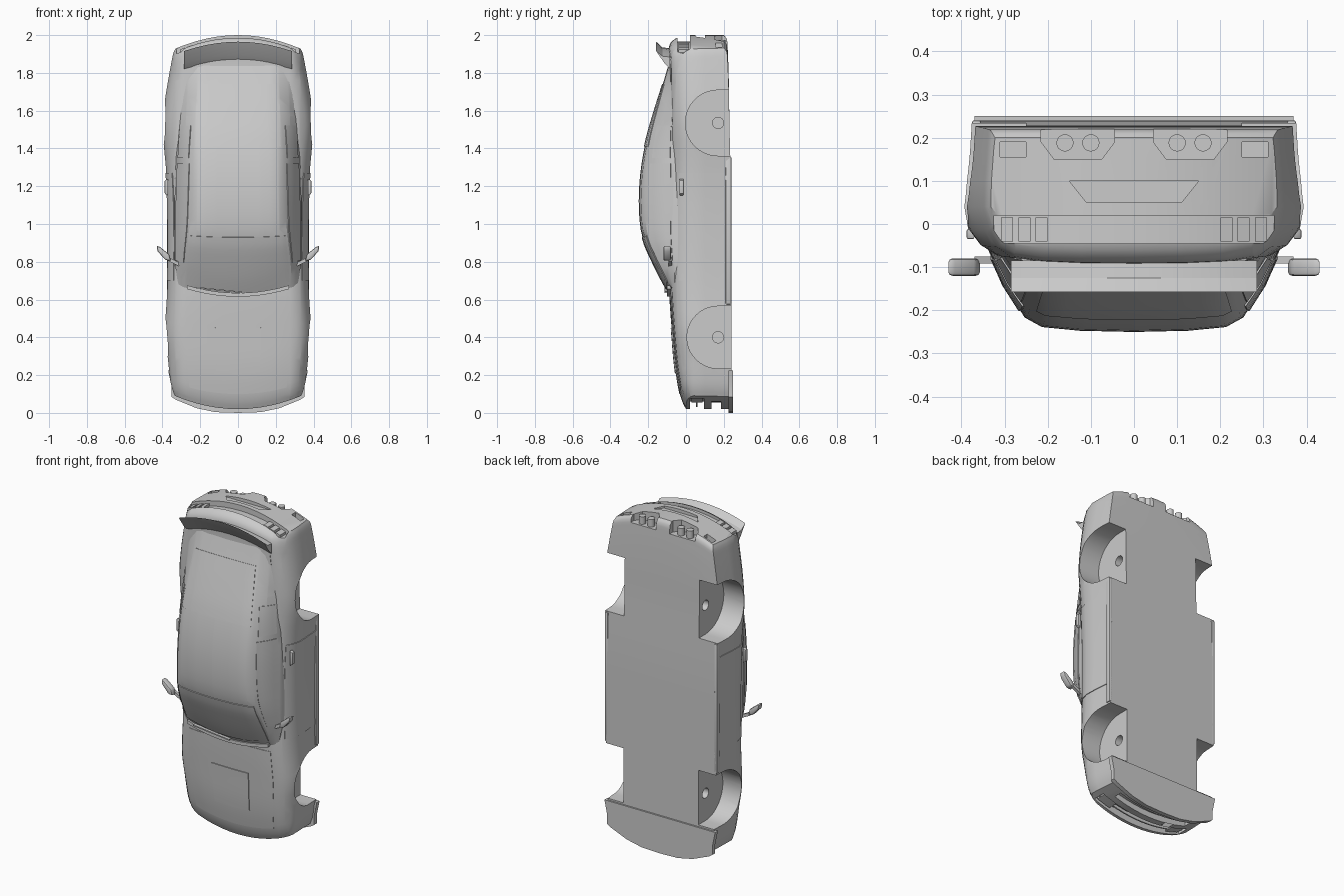
import bpy, bmesh, math
from mathutils import Vector

if "Cube" in bpy.data.objects:
    bpy.data.objects.remove(bpy.data.objects["Cube"])

# ---------- helpers ----------
def curve(keys, z):
    """Smooth interpolation of rows (z, a, b, ...)"""
    z = min(max(z, keys[0][0]), keys[-1][0])
    i = max(k for k in range(len(keys) - 1) if keys[k][0] <= z)
    a, b = keys[i], keys[i + 1]
    p, q = keys[max(i - 1, 0)], keys[min(i + 2, len(keys) - 1)]
    h = b[0] - a[0]
    t = (z - a[0]) / h
    out = []
    for c in range(1, len(a)):
        m0 = (b[c] - p[c]) / (b[0] - p[0]) * h
        m1 = (q[c] - a[c]) / (q[0] - a[0]) * h
        out.append((2*t**3 - 3*t**2 + 1)*a[c] + (t**3 - 2*t*t + t)*m0
                   + (3*t*t - 2*t**3)*b[c] + (t**3 - t*t)*m1)
    return out

def clamp(v):
    return min(max(v, 0), 1)

def end_bow(v):
    k = clamp(1 - v.z / .5) - clamp((v.z - 1.5) / .5)
    return Vector((v.x, v.y, v.z + .09 * (v.x / .37)**2 * k))

def cabin_bow(v):
    return Vector((v.x, v.y, v.z + .05 * (v.x / .3)**2 * clamp((1 - v.z) / .3)))

def apply(ob, kind, **kw):
    m = ob.modifiers.new(kind, kind)
    for k, val in kw.items():
        setattr(m, k, val)
    bpy.context.view_layer.objects.active = ob
    bpy.ops.object.modifier_apply(modifier=m.name)

def finish(bm, name, warp=None, mirror=False, thick=0, bevel=0, slices=True):
    if warp and slices:
        for i in range(-6, 7):
            bmesh.ops.bisect_plane(bm, geom=bm.verts[:] + bm.edges[:] + bm.faces[:],
                                   plane_co=(i * .055, 0, 0), plane_no=(1, 0, 0))
    if warp:
        for v in bm.verts:
            v.co = warp(v.co)
    bmesh.ops.recalc_face_normals(bm, faces=bm.faces)
    me = bpy.data.meshes.new(name)
    bm.to_mesh(me)
    bm.free()
    ob = bpy.data.objects.new(name, me)
    bpy.context.collection.objects.link(ob)
    if mirror:
        apply(ob, 'MIRROR')
    if thick:
        apply(ob, 'SOLIDIFY', thickness=thick, offset=0)
    if bevel:
        apply(ob, 'BEVEL', width=bevel, segments=2)
    return ob

def prism(name, poly, a, b, axis, **kw):
    """Extrude a 2D outline from a to b along an axis (x: yz, y: xz, z: xy)"""
    at = {'x': lambda p, d: (d, *p), 'y': lambda p, d: (p[0], d, p[1]),
          'z': lambda p, d: (*p, d)}[axis]
    bm = bmesh.new()
    lo, hi = [[bm.verts.new(at(p, d)) for p in poly] for d in (a, b)]
    bm.faces.new(lo)
    bm.faces.new(hi)
    for i in range(len(poly)):
        j = (i + 1) % len(poly)
        bm.faces.new((lo[i], lo[j], hi[j], hi[i]))
    return finish(bm, name, **kw)

def rect(a0, a1, b0, b1):
    return [(a0, b0), (a1, b0), (a1, b1), (a0, b1)]

def loft(name, ring, zs, warp):
    bm = bmesh.new()
    rows = []
    for z in zs:
        half = ring(z)
        pts = half + [(-x, y) for x, y in half[-2:0:-1]]
        rows.append([bm.verts.new((x, y, z)) for x, y in pts])
    n = len(rows[0])
    for r, s in zip(rows, rows[1:]):
        for i in range(n):
            bm.faces.new((r[i], r[(i + 1) % n], s[(i + 1) % n], s[i]))
    bm.faces.new(rows[0])
    bm.faces.new(rows[-1])
    return finish(bm, name, warp)

def patch(name, ring, us, z0, z1, warp, thick=.008, n=8):
    """Thin raised panel lying on a lofted surface, on both sides"""
    bm = bmesh.new()
    rows = []
    for k in range(n + 1):
        z = z0 + (z1 - z0) * k / n
        pts = ring(z)
        row = []
        for u in us:
            i = int(u)
            p = Vector(pts[i]).lerp(Vector(pts[i + 1]), u - i)
            row.append(bm.verts.new((p.x, p.y, z)))
        rows.append(row)
    for r, s in zip(rows, rows[1:]):
        for i in range(len(us) - 1):
            bm.faces.new((r[i], r[i + 1], s[i + 1], s[i]))
    return finish(bm, name, warp, mirror=True, thick=thick, slices=False)

# ---------- body shell: z, half width, top y, floor y ----------
BODY = [(.02, .335, 0, .235), (.06, .35, -.02, .238), (.12, .36, -.037, .24),
        (.25, .372, -.057, .24), (.4, .388, -.07, .24), (.62, .376, -.086, .24),
        (.8, .37, -.09, .24), (1.1, .372, -.09, .24), (1.3, .382, -.087, .236),
        (1.52, .4, -.086, .23), (1.7, .386, -.09, .228), (1.85, .365, -.092, .224),
        (1.94, .35, -.09, .22), (1.98, .342, -.06, .216), (2.0, .332, 0, .20)]
SECTION = [(0, 0), (.35, .01), (.6, .04), (.8, .12), (.89, .3), (.96, .6), (1, 1)]

def body_ring(z):
    w, yt, yf = curve(BODY, z)
    pts = [(w * a, yt + f * (.04 - yt)) for a, f in SECTION]
    return pts + [(w * .995, .1), (w * .98, .17), (w * .97, yf), (0, yf)]

zs = [.02, .04, .06, .09] + [.12 + .07 * i for i in range(26)] + [1.91, 1.94, 1.96, 1.98, 1.99, 2.0]
body = loft('body_shell', body_ring, zs, end_bow)

# ---------- cutters: wheel wells, axle holes, grilles, rear recesses ----------
cutters = []
for zc, r in ((.4, .165), (1.535, .174)):
    arc = [(.17 - r * math.sin(t * math.pi / 20), zc - r * math.cos(t * math.pi / 20)) for t in range(21)]
    cutters.append(prism('well_cutter', [(.32, zc - r)] + arc + [(.32, zc + r)], .25, .5, 'x', mirror=True))
    hole = [(.17 + .03 * math.cos(t * math.pi / 8), zc + .03 * math.sin(t * math.pi / 8)) for t in range(16)]
    cutters.append(prism('axle_cutter', hole, .2, .3, 'x', mirror=True))
for poly, x in ((rect(.02, .095, -.1, .06), .3), (rect(.135, .185, -.1, .055), .25),
                (rect(-.045, .02, 1.967, 2.1), .325)):
    cutters.append(prism('fascia_cutter', poly, -x, x, 'x', warp=end_bow))
cutters.append(prism('plate_cutter', [(-.15, .1), (-.11, .05), (.11, .05), (.15, .1)][::-1], 1.98, 2.1, 'z'))
cutters.append(prism('exhaust_cutter', [(.045, .19), (.075, .15), (.185, .15), (.215, .19), (.215, .26), (.045, .26)],
                     1.93, 2.1, 'z', mirror=True))
cutters.append(prism('vent_cutter', rect(.25, .31, .155, .19), 1.91, 2.1, 'z', mirror=True))
for c in cutters:
    apply(body, 'BOOLEAN', object=c, operation='DIFFERENCE', solver='EXACT')
    bpy.data.objects.remove(c)

# ---------- cabin: z, roof y, roof half width, base half width ----------
CABIN = [(.62, -.082, .285, .315), (.7, -.128, .282, .33), (.8, -.178, .275, .337),
         (.9, -.222, .265, .338), (1.0, -.244, .256, .337), (1.15, -.25, .25, .335),
         (1.3, -.238, .245, .33), (1.45, -.21, .237, .322), (1.6, -.167, .225, .312),
         (1.75, -.12, .212, .3), (1.87, -.085, .21, .29)]

def cabin_ring(z):
    yt, wr, wb = curve(CABIN, z)
    d = -.06 - yt
    return [(0, yt), (.5 * wr, yt + .015 * d), (.85 * wr, yt + .06 * d), (wr, yt + .17 * d),
            (.45 * wr + .55 * wb, yt + .55 * d), (wb, -.06), (wb, -.03), (0, -.03)]

loft('cabin', cabin_ring, [.62 + .05 * i for i in range(26)], cabin_bow)
patch('windshield', cabin_ring, [0, .5, 1, 1.5, 2, 2.7], .655, .93, cabin_bow)
patch('rear_window', cabin_ring, [0, .5, 1, 1.5, 2, 2.6], 1.41, 1.74, cabin_bow)
patch('side_window', cabin_ring, [3.25, 3.6, 4, 4.4, 4.75], .76, 1.32, cabin_bow)
patch('quarter_window', cabin_ring, [3.35, 3.6, 4, 4.4, 4.7], 1.35, 1.52, cabin_bow)

# ---------- raised panels on the body ----------
patch('door', body_ring, [4.3, 5, 5.5, 6, 7, 8, 8.6], .7, 1.27, end_bow, n=10)
patch('hood_scoop', body_ring, [0, .5, .9], .21, .45, end_bow, thick=.014)
patch('hood', body_ring, [0, .5, 1, 1.5, 2, 2.6], .1, .62, end_bow, thick=.005, n=10)
patch('trunk_lid', body_ring, [0, 1, 2, 2.7], 1.78, 1.92, end_bow, thick=.006)

# ---------- front details ----------
outline = [(.12, .004), (.22, .025), (.33, .07), (.352, .085), (.352, .14), (.37, .225)]
prism('front_splitter', [(-x, z) for x, z in outline[::-1]] + [(0, 0)] + outline, .224, .25, 'y')
prism('grille_bar', rect(.052, .06, .03, .05), -.29, .29, 'x', warp=end_bow)
prism('headlight', rect(.028, .088, .03, .065), .2, .285, 'x', warp=end_bow, mirror=True)
prism('cowl', rect(-.1, -.08, .615, .635), -.27, .27, 'x', warp=cabin_bow)
prism('wiper', [(-.22, .66), (.02, .635), (.02, .642), (-.22, .667)], -.115, -.095, 'y')

# ---------- side details ----------
prism('side_skirt', rect(.355, .375, .21, .24), .575, 1.355, 'z', mirror=True, bevel=.004)
prism('door_handle', [(.37, 1.15), (.388, 1.16), (.388, 1.23), (.37, 1.24)], -.035, -.012, 'y',
      mirror=True, bevel=.004)
prism('mirror_housing', [(.355, .805), (.385, .81), (.425, .855), (.432, .885), (.415, .88), (.365, .84)],
      -.12, -.08, 'y', mirror=True, bevel=.008)
prism('mirror_stalk', [(.31, .775), (.37, .805), (.37, .825), (.31, .795)], -.092, -.075, 'y', mirror=True)

# ---------- rear details ----------
prism('spoiler', [(-.085, 1.86), (-.115, 1.895), (-.158, 1.965), (-.125, 1.935), (-.085, 1.93)],
      -.285, .285, 'x', warp=end_bow)
for i in range(3):
    x = .2 + .04 * i
    prism('tail_light_bar', rect(-.04, .015, 1.96, 1.984), x, x + .028, 'x', warp=end_bow, mirror=True)
for x in (.1, .16):
    tip = [(x + .02 * math.cos(t * math.pi / 8), .188 + .02 * math.sin(t * math.pi / 8)) for t in range(16)]
    prism('exhaust_tip', tip, 1.92, 1.975, 'z', mirror=True)

# ---------- smooth shading with sharp creases ----------
bpy.ops.object.select_all(action='SELECT')
bpy.context.view_layer.objects.active = body
bpy.ops.object.shade_smooth_by_angle(angle=math.radians(30))
